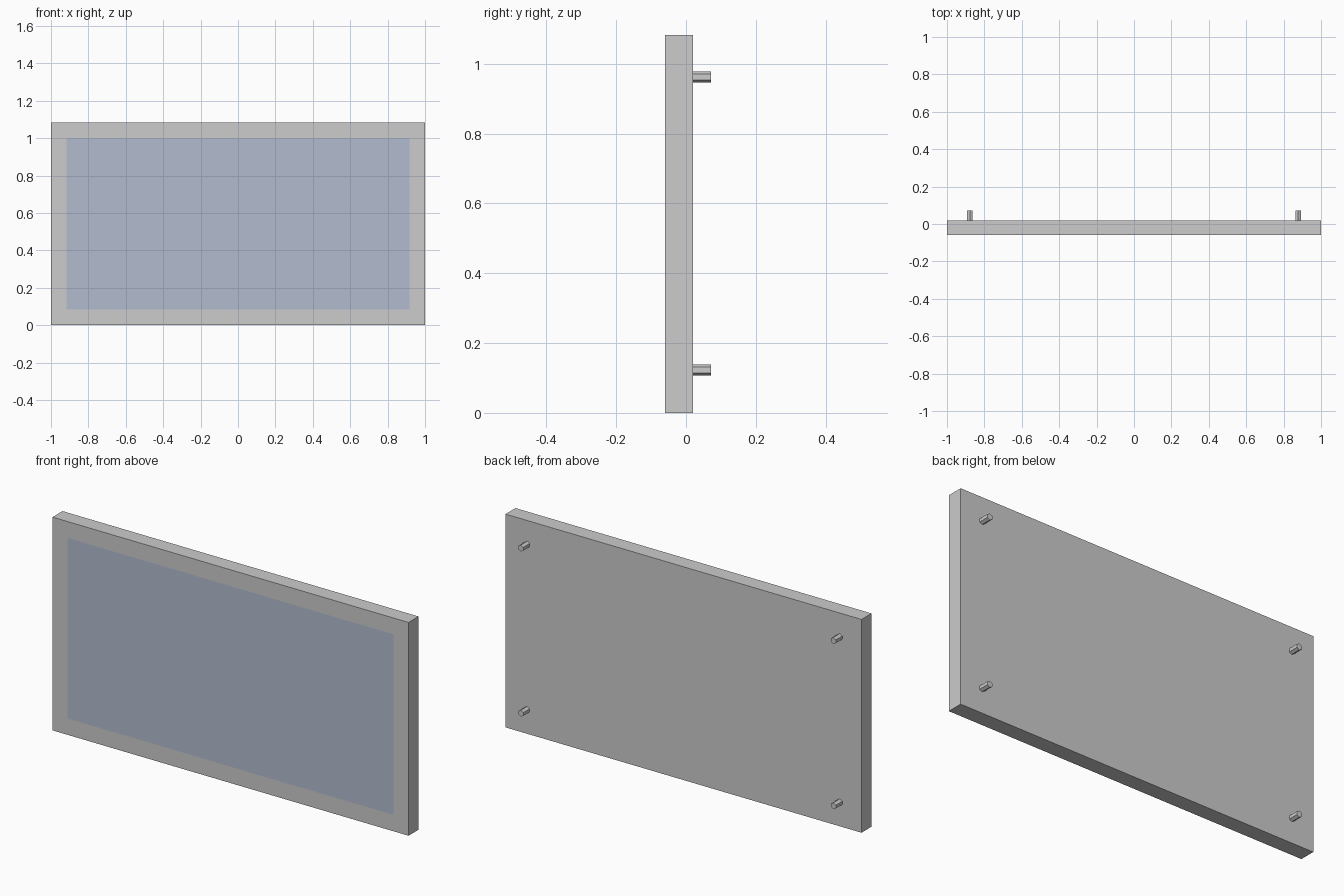
import bpy, bmesh, math
from mathutils import Matrix

if "Cube" in bpy.data.objects:
    bpy.data.objects.remove(bpy.data.objects["Cube"])

W, H = 1.0, 1.083            # half width, full height
FRONT, BACK, PEG_END = -0.06, 0.02, 0.0715
BORDER = 0.083


def material(name, rgb):
    m = bpy.data.materials.new(name)
    m.diffuse_color = (*rgb, 1.0)
    m.use_nodes = True
    m.node_tree.nodes["Principled BSDF"].inputs["Base Color"].default_value = m.diffuse_color
    return m


grey = material("light grey", (0.604, 0.604, 0.604))
blue = material("pale blue grey", (0.445, 0.503, 0.624))


def finish(name, bm, mats):
    mesh = bpy.data.meshes.new(name)
    bm.to_mesh(mesh)
    bm.free()
    for m in mats:
        mesh.materials.append(m)
    obj = bpy.data.objects.new(name, mesh)
    bpy.context.collection.objects.link(obj)
    return obj


# Panel slab with the screen as an inset front face
bm = bmesh.new()
bmesh.ops.create_cube(bm, size=1, matrix=Matrix.Translation((0, (FRONT + BACK) / 2, H / 2))
                      @ Matrix.Diagonal((2 * W, BACK - FRONT, H, 1)))
bm.normal_update()
front = next(f for f in bm.faces if f.normal.y < -0.9)
bmesh.ops.inset_region(bm, faces=[front], thickness=BORDER, use_even_offset=True)
front.material_index = 1
finish("display_panel", bm, [grey, blue])

# Hexagonal mounting pegs near the back corners
for side, x in (("left", -0.878), ("right", 0.878)):
    for level, z in (("lower", 0.123), ("upper", 0.962)):
        bm = bmesh.new()
        place = (Matrix.Translation((x, (BACK + PEG_END) / 2, z))
                 @ Matrix.Rotation(math.radians(90), 4, 'X'))
        bmesh.ops.create_cone(bm, cap_ends=True, segments=6, radius1=0.0163,
                              radius2=0.0163, depth=PEG_END - BACK, matrix=place)
        finish(f"{level}_{side}_peg", bm, [grey])
